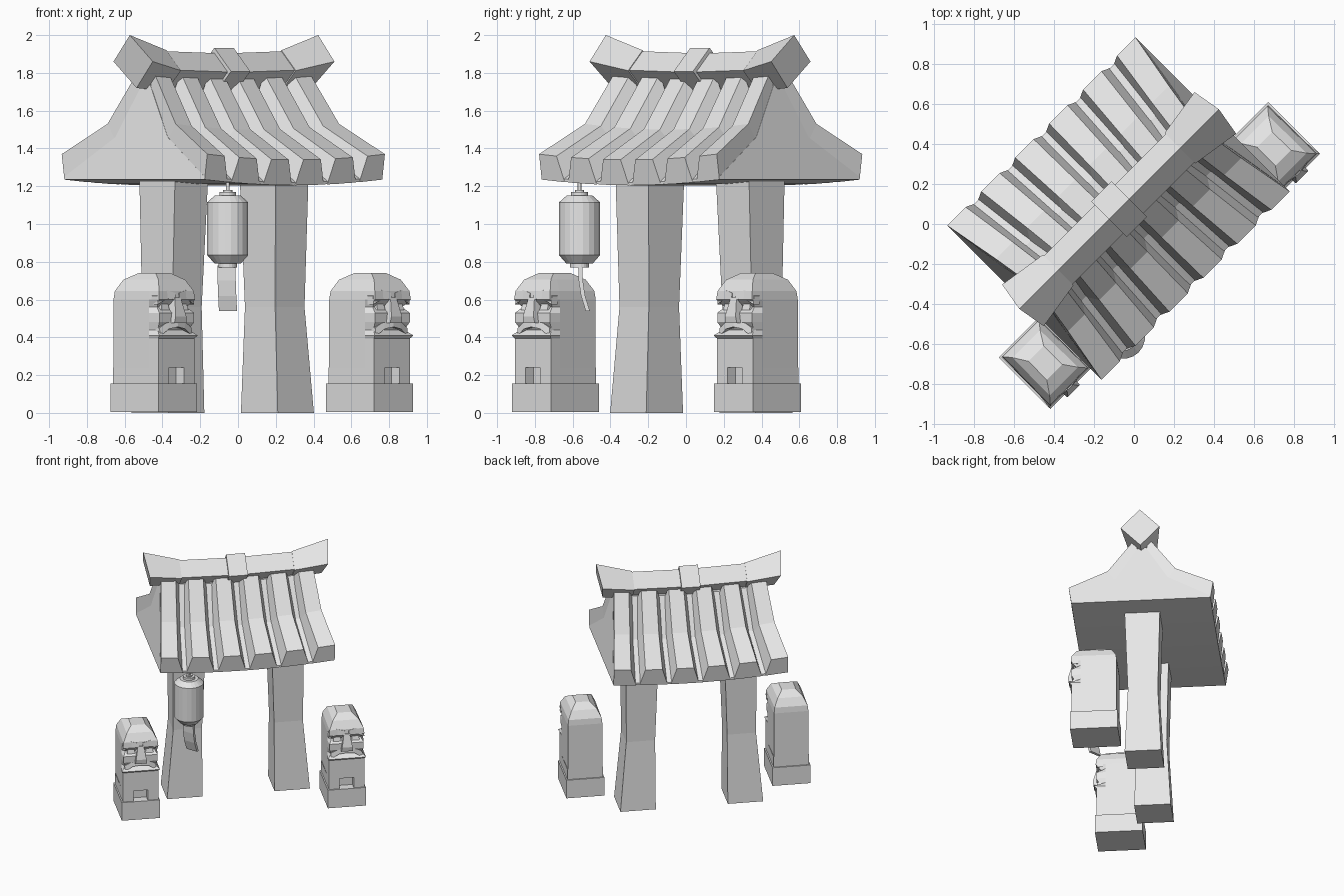
import bpy, bmesh, math

if "Cube" in bpy.data.objects:
    bpy.data.objects.remove(bpy.data.objects["Cube"], do_unlink=True)

TURN = math.pi / 4      # the gate stands diagonally
MID = 0.11              # depth of the gate's centre line

stone = bpy.data.materials.new("pale_grey_stone")
stone.use_nodes = True
GREY = (0.8, 0.8, 0.8, 1)
stone.diffuse_color = GREY
stone.node_tree.nodes["Principled BSDF"].inputs["Base Color"].default_value = GREY


def loft(name, rings, turn=TURN):
    """Skin equal closed rings and cap both ends."""
    bm = bmesh.new()
    loops = [[bm.verts.new(p) for p in ring] for ring in rings]
    n = len(loops[0])
    for a, b in zip(loops, loops[1:]):
        for i in range(n):
            j = (i + 1) % n
            bm.faces.new((a[i], a[j], b[j], b[i]))
    bm.faces.new(loops[0])
    bm.faces.new(loops[-1])
    bmesh.ops.recalc_face_normals(bm, faces=bm.faces)
    mesh = bpy.data.meshes.new(name)
    bm.to_mesh(mesh)
    bm.free()
    mesh.materials.append(stone)
    obj = bpy.data.objects.new(name, mesh)
    obj.rotation_euler.z = turn
    bpy.context.collection.objects.link(obj)
    return obj


def rect(x, y, hx, hy, z):
    return [(x - hx, y - hy, z), (x + hx, y - hy, z), (x + hx, y + hy, z), (x - hx, y + hy, z)]


def box(name, x, y, hx, hy, z0, z1):
    return loft(name, [rect(x, y, hx, hy, z0), rect(x, y, hx, hy, z1)])


# Pillars, waisted near the ground
for side, s in (("right", -1), ("left", 1)):
    loft(side + "_pillar", [
        rect(s * 0.41, MID + 0.005, 0.135, 0.138, 0),
        rect(s * 0.385, MID, 0.11, 0.113, 0.56),
        rect(s * 0.375, MID - 0.005, 0.125, 0.135, 1.3)])

# Roof: sagging core with a bell-shaped gable
HALF = 0.665


def sag(f):
    return 0.03 * (f * f - 1)


half_profile = [(0.525, 1.235, 1), (0.525, 1.25, 1), (0.195, 1.46, 0.92), (0.03, 1.74, 0.87)]
profile = [(h, z, k) for h, z, k in half_profile] + [(-h, z, k) for h, z, k in reversed(half_profile)]
loft("roof_core", [[(f * HALF * k, MID + h, z + sag(f)) for h, z, k in profile]
                   for f in (-1, -0.5, 0, 0.5, 1)])

# Six tile ribs on each slope: (top depth, top z, foot depth, foot z, spread)
stations = [(0.05, 1.82, 0.03, 1.70, 0.87), (0.255, 1.53, 0.195, 1.44, 0.92),
            (0.545, 1.37, 0.525, 1.235, 1)]
for side, s in (("front", -1), ("back", 1)):
    for i in range(6):
        c = -0.6 + 0.24 * i
        rings = []
        for ht, zt, hb, zb, k in stations:
            ring = []
            for off, h, z in ((-0.065, ht, zt), (0.065, ht, zt), (0.107, hb, zb), (-0.107, hb, zb)):
                u = max(-HALF, min(HALF, c + off))
                ring.append((u * k, MID + s * h, z + sag(u / HALF)))
            rings.append(ring)
        loft(f"{side}_tile_rib_{i + 1}", rings)


# Ridge beam: square bar set on edge
def diamond(u, half, zc, tall=None, lean=0):
    t = tall or half
    return [(u + lean * t, MID - 0.005, zc + t), (u, MID - 0.005 + half, zc),
            (u - lean * t, MID - 0.005, zc - t), (u, MID - 0.005 - half, zc)]


loft("ridge_beam", [diamond(-0.46, 0.1, 1.815), diamond(0, 0.1, 1.803), diamond(0.46, 0.1, 1.815)])
loft("ridge_collar", [diamond(-0.072, 0.125, 1.808), diamond(0.072, 0.125, 1.808)])
for side, s in (("right", -1), ("left", 1)):
    loft(side + "_ridge_horn", [diamond(s * 0.43, 0.108, 1.812),
                                diamond(s * 0.68, 0.147, 1.86, 0.14, s * 0.18)])

# Hanging lantern, turned from one profile
LX, LY = -0.437, -0.36
turned = [(0.05, 0.77), (0.05, 0.79), (0.07, 0.79), (0.11, 0.835), (0.11, 1.115), (0.07, 1.15),
          (0.045, 1.15), (0.045, 1.17), (0.025, 1.17), (0.025, 1.18), (0.01, 1.18), (0.01, 1.26)]
loft("lantern", [[(LX + r * math.cos(a * math.tau / 20), LY + r * math.sin(a * math.tau / 20), z)
                  for a in range(20)] for r, z in turned])

# Ribbon curling back under the lantern
loft("lantern_ribbon", [rect(x, y, 0.048, 0.011, z) for x, y, z in
     ((-0.06, -0.56, 0.78), (-0.06, -0.557, 0.70), (-0.057, -0.545, 0.62), (-0.053, -0.52, 0.54))], 0)


# Guardian statues
def guardian(name, x, y):
    box(name + "_plinth", x, y, 0.145, 0.18, 0.005, 0.155)
    # feet around a small square recess
    for side, s in (("right", -1), ("left", 1)):
        box(f"{name}_{side}_foot", x + s * 0.095, y, 0.04, 0.17, 0.15, 0.24)
    box(name + "_haunch", x, y + 0.03, 0.06, 0.14, 0.15, 0.24)
    # body and head: (z, half width, front, side depth, back)
    rows = [(0.24, 0.135, 0.17, 0.1, 0.17), (0.395, 0.135, 0.17, 0.1, 0.17),
            (0.41, 0.145, 0.185, 0.1, 0.17), (0.44, 0.115, 0.145, 0.1, 0.17),
            (0.48, 0.13, 0.172, 0.1, 0.17), (0.53, 0.13, 0.172, 0.1, 0.17),
            (0.56, 0.11, 0.135, 0.1, 0.17), (0.60, 0.135, 0.175, 0.1, 0.17),
            (0.645, 0.13, 0.17, 0.1, 0.165), (0.705, 0.1, 0.135, 0.09, 0.13),
            (0.74, 0.055, 0.07, 0.03, 0.06)]
    rings = []
    for z, hw, front, mid, back in rows:
        side = 0.135 if 0.24 <= z <= 0.61 else hw
        rings.append([(x - hw, y - front, z), (x + hw, y - front, z), (x + side, y - mid, z),
                      (x + side * 0.97, y + back, z), (x - side * 0.97, y + back, z),
                      (x - side, y - mid, z)])
    loft(name + "_body", rings)
    # nose, widening downward to the muzzle
    loft(name + "_nose", [rect(x, y - 0.16, 0.045, 0.04, 0.475), rect(x, y - 0.165, 0.04, 0.04, 0.51),
                          rect(x, y - 0.15, 0.022, 0.03, 0.61)])
    for side, s in (("right", -1), ("left", 1)):
        # eye, slanted brow and drooping lip
        loft(f"{name}_{side}_eye", [rect(x + s * 0.07, y - 0.14, 0.03, 0.02, 0.545),
                                    rect(x + s * 0.07, y - 0.135, 0.025, 0.015, 0.58)])
        for part, data in (("brow", ((0.015, 0.60, 0.635), (0.075, 0.605, 0.65), (0.135, 0.575, 0.62))),
                           ("lip", ((0, 0.455, 0.485), (0.06, 0.445, 0.485), (0.12, 0.405, 0.45)))):
            loft(f"{name}_{side}_{part}", [[(x + s * u, y - 0.183 + u * 0.12, a), (x + s * u, y - 0.12, a),
                                            (x + s * u, y - 0.12, b), (x + s * u, y - 0.178 + u * 0.12, b)]
                                           for u, a, b in data])


guardian("right_guardian", -0.804, -0.173)
guardian("left_guardian", 0.76, -0.224)
